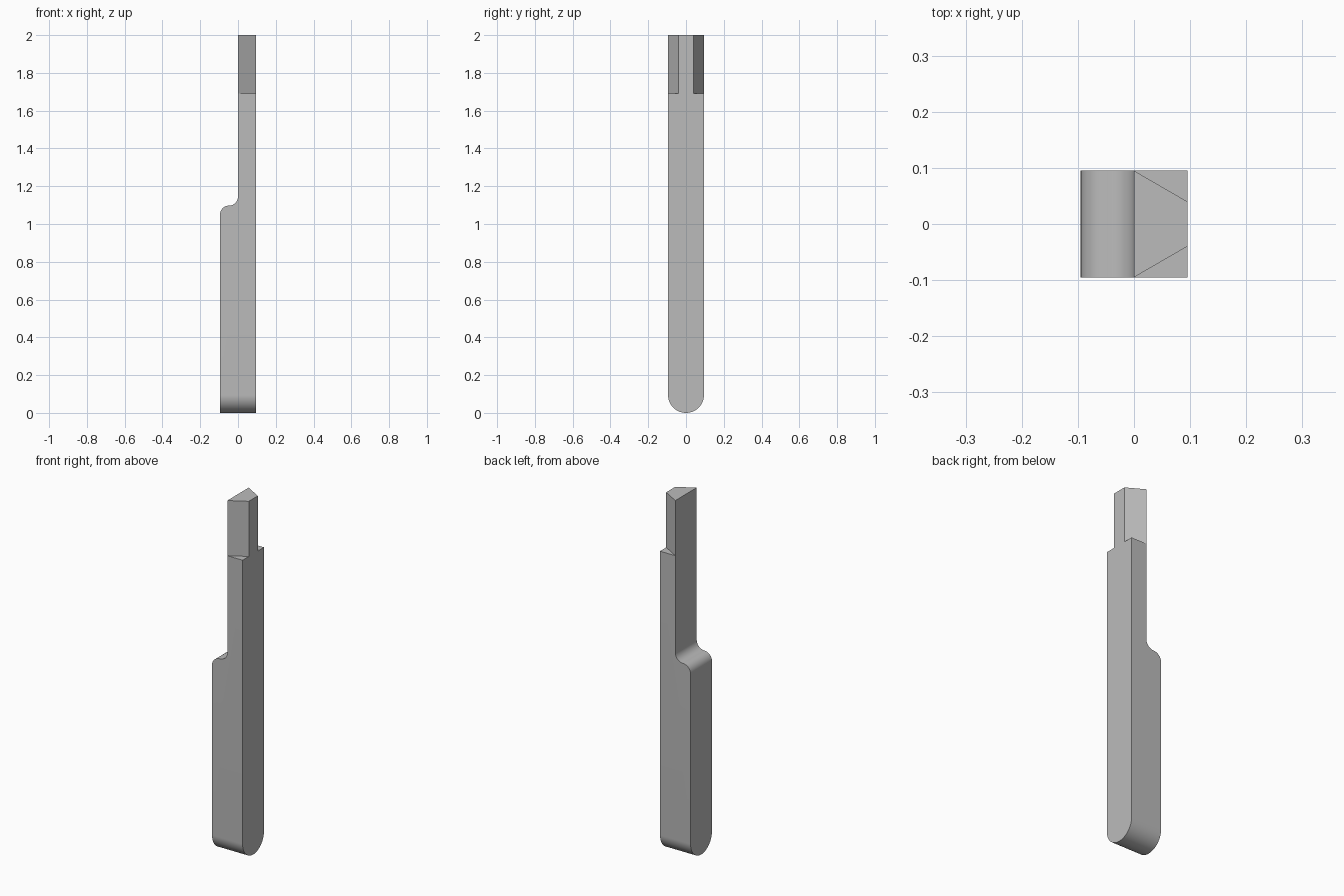
import bpy
import bmesh
from math import sin, cos, radians
from mathutils import Vector

HALF = 0.095      # half the bar thickness
STEP_R = HALF / 2  # radius of the two fillets on the step
STEP_Z = 1.05     # start of the step
TOP = 2.0
TIP_Z = 1.69      # start of the tapered tip
TIP_HALF = 0.04   # half width of the tip's narrow face

cube = bpy.data.objects.get("Cube")
if cube:
    bpy.data.objects.remove(cube, do_unlink=True)

grey = bpy.data.materials.new("plain grey")
grey.use_nodes = True
colour = (0.5, 0.5, 0.5, 1.0)
grey.diffuse_color = colour
grey.node_tree.nodes["Principled BSDF"].inputs["Base Color"].default_value = colour


def arc(cx, cz, r, start, end, n=16):
    angles = [radians(start + (end - start) * i / n) for i in range(n + 1)]
    return [(cx + r * cos(a), cz + r * sin(a)) for a in angles]


def prism(name, points, place, sweep):
    """Extrude a closed 2D outline; place maps its points into space."""
    bm = bmesh.new()
    face = bm.faces.new([bm.verts.new(place(u, v)) for u, v in points])
    grown = bmesh.ops.extrude_face_region(bm, geom=[face])["geom"]
    verts = [g for g in grown if isinstance(g, bmesh.types.BMVert)]
    bmesh.ops.translate(bm, vec=Vector(sweep), verts=verts)
    bmesh.ops.recalc_face_normals(bm, faces=bm.faces)
    mesh = bpy.data.meshes.new(name)
    bm.to_mesh(mesh)
    bm.free()
    mesh.materials.append(grey)
    obj = bpy.data.objects.new(name, mesh)
    bpy.context.collection.objects.link(obj)
    return obj


def cut(target, tool, operation):
    mod = target.modifiers.new(tool.name, "BOOLEAN")
    mod.object = tool
    mod.operation = operation
    mod.solver = "EXACT"
    bpy.context.view_layer.objects.active = target
    bpy.ops.object.modifier_apply(modifier=mod.name)
    bpy.data.objects.remove(tool, do_unlink=True)


# Stepped bar: full thickness below, half thickness above an S-shaped step
shoulder = arc(-STEP_R, STEP_Z, STEP_R, 180, 90)
fillet = arc(-STEP_R, STEP_Z + HALF, STEP_R, 270, 360)
outline = [(HALF, -0.1), (HALF, TOP), (0, TOP)] + fillet[::-1] + shoulder[::-1][1:] + [(-HALF, -0.1)]
bar = prism("stepped_bar", outline, lambda u, v: (u, -0.2, v), (0, 0.4, 0))

# Side outline with a half-round bottom end
side = arc(0, HALF, HALF, 180, 360, 40) + [(HALF, TOP + 0.2), (-HALF, TOP + 0.2)]
cut(bar, prism("round_end_outline", side, lambda u, v: (-0.2, u, v), (0.4, 0, 0)), "INTERSECT")

# Tapered tip: one slanted cut on each side
slope = (HALF - TIP_HALF) / HALF
for sign in (-1, 1):
    wedge = [(-0.05, HALF + 0.05 * slope), (0.15, HALF - 0.15 * slope), (0.15, 0.2), (-0.05, 0.2)]
    tool = prism("tip_cut", wedge, lambda u, v: (u, sign * v, TIP_Z), (0, 0, 0.5))
    cut(bar, tool, "DIFFERENCE")

# Smooth the rounded parts and keep the corners sharp
bpy.ops.object.select_all(action="DESELECT")
bar.select_set(True)
bpy.context.view_layer.objects.active = bar
bpy.ops.object.shade_smooth_by_angle(angle=radians(30))
